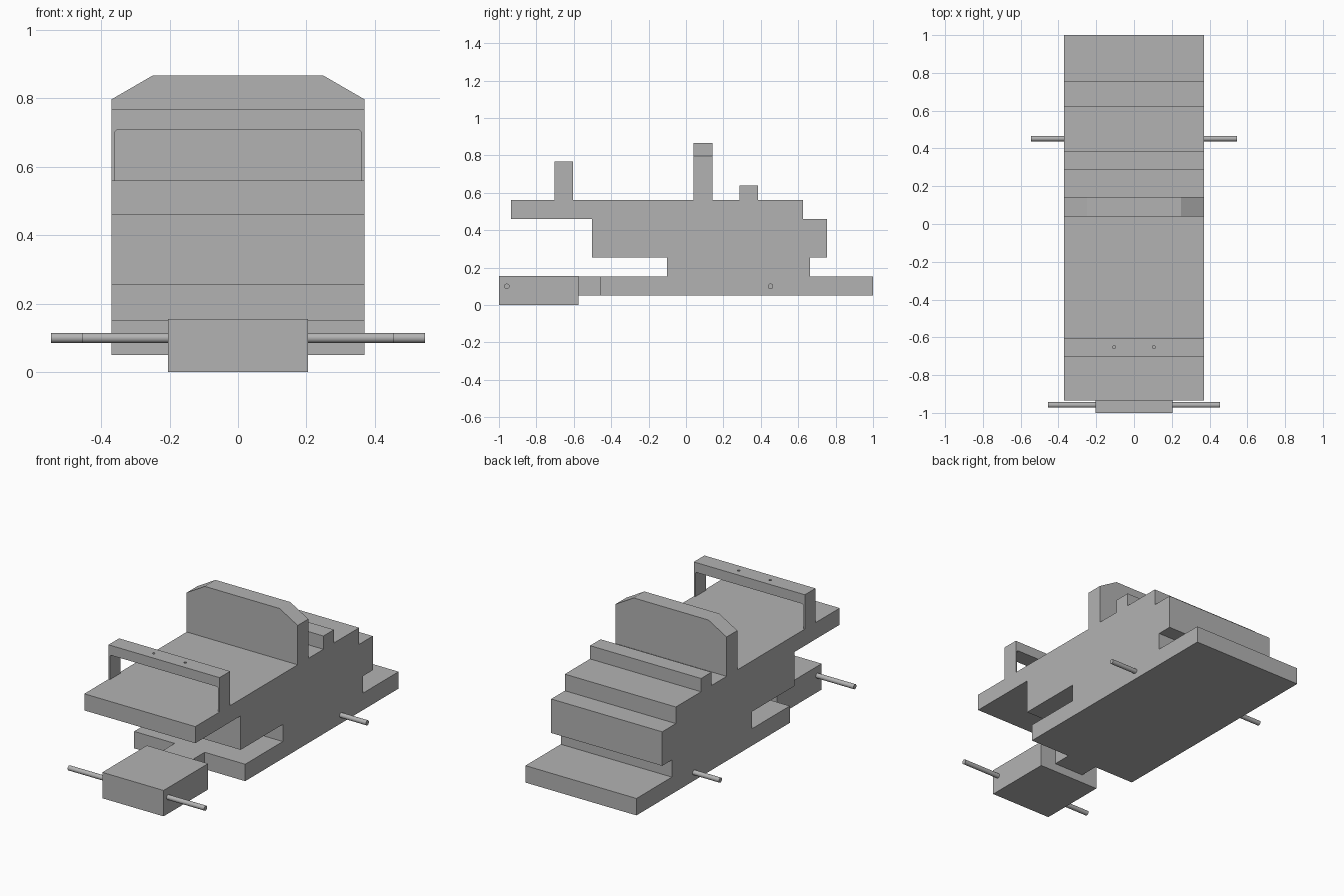
import bpy, bmesh, math
from mathutils import Vector, Matrix

cube = bpy.data.objects.get("Cube")
if cube:
    bpy.data.objects.remove(cube, do_unlink=True)

grey = bpy.data.materials.new("plain grey")
grey.use_nodes = True
grey.diffuse_color = (0.45, 0.45, 0.45, 1)
grey.node_tree.nodes["Principled BSDF"].inputs["Base Color"].default_value = grey.diffuse_color

HALF = 0.37   # half width of the body
DECK = 0.56   # height of the main deck


def finish(name, bm):
    bmesh.ops.recalc_face_normals(bm, faces=bm.faces)
    mesh = bpy.data.meshes.new(name)
    bm.to_mesh(mesh)
    bm.free()
    mesh.materials.append(grey)
    obj = bpy.data.objects.new(name, mesh)
    bpy.context.collection.objects.link(obj)
    return obj


def extrude(name, points, depth):
    """Fill a closed outline and push it along a vector."""
    bm = bmesh.new()
    face = bm.faces.new([bm.verts.new(p) for p in points])
    new = bmesh.ops.extrude_face_region(bm, geom=[face])["geom"]
    verts = [v for v in new if isinstance(v, bmesh.types.BMVert)]
    bmesh.ops.translate(bm, verts=verts, vec=Vector(depth))
    return finish(name, bm)


def box(name, x, y, z):
    outline = [(-x, y[0], z[0]), (x, y[0], z[0]), (x, y[1], z[0]), (-x, y[1], z[0])]
    return extrude(name, outline, (0, 0, z[1] - z[0]))


def cylinder(name, radius, length, centre, axis, sides):
    bm = bmesh.new()
    turn = Matrix.Rotation(math.pi / 2, 4, "Y") if axis == "X" else Matrix()
    bmesh.ops.create_cone(bm, cap_ends=True, segments=sides, radius1=radius,
                          radius2=radius, depth=length,
                          matrix=Matrix.Translation(centre) @ turn)
    return finish(name, bm)


def smooth(obj):
    bpy.ops.object.select_all(action="DESELECT")
    obj.select_set(True)
    bpy.context.view_layer.objects.active = obj
    bpy.ops.object.shade_smooth_by_angle(angle=math.radians(35))


# Stepped body: base plate, neck, block, deck and rear ridge in one side profile
side = [(-0.46, 0.05), (1, 0.05), (1, 0.152), (0.663, 0.152), (0.663, 0.255),
        (0.755, 0.255), (0.755, 0.46), (0.625, 0.46), (0.625, DECK),
        (0.385, DECK), (0.385, 0.64), (0.285, 0.64), (0.285, DECK),
        (-0.935, DECK), (-0.935, 0.46), (-0.503, 0.46), (-0.503, 0.255),
        (-0.102, 0.255), (-0.102, 0.152), (-0.46, 0.152)]
extrude("stepped_body", [(-HALF, y, z) for y, z in side], (2 * HALF, 0, 0))

# Upright panel with clipped top corners
half = [(HALF, DECK), (HALF, 0.797), (0.249, 0.867)]
panel = half + [(-x, z) for x, z in reversed(half)]
extrude("upright_panel", [(x, 0.04, z) for x, z in panel], (0, 0.102, 0))

# Front hoop with a wide opening and softened inner corners
half = [(HALF, 0.767), (HALF, DECK), (0.36, DECK), (0.36, 0.702), (0.354, 0.708)]
hoop_outline = half + [(-x, z) for x, z in reversed(half)]
hoop = extrude("front_hoop", [(x, -0.704, z) for x, z in hoop_outline], (0, 0.101, 0))

# Two small holes drilled through the hoop's bar
for word, x in (("left", 0.105), ("right", -0.105)):
    drill = cylinder(word + "_hole_cutter", 0.008, 0.2, (x, -0.652, 0.74), "Z", 16)
    drill.hide_render = True
    drill.hide_set(True)
    cut = hoop.modifiers.new(word + " hole", "BOOLEAN")
    cut.operation = "DIFFERENCE"
    cut.solver = "EXACT"
    cut.object = drill

# Front block joined to the base by a narrow tongue
box("front_block", 0.204, (-1, -0.576), (0, 0.156))
box("joining_tongue", 0.1, (-0.576, -0.46), (0.05, 0.152))

# Axles
for name, reach, y in (("front_axle", 0.455, -0.958), ("rear_axle", 0.546, 0.452)):
    smooth(cylinder(name, 0.0145, 2 * reach, (0, y, 0.1), "X", 24))
